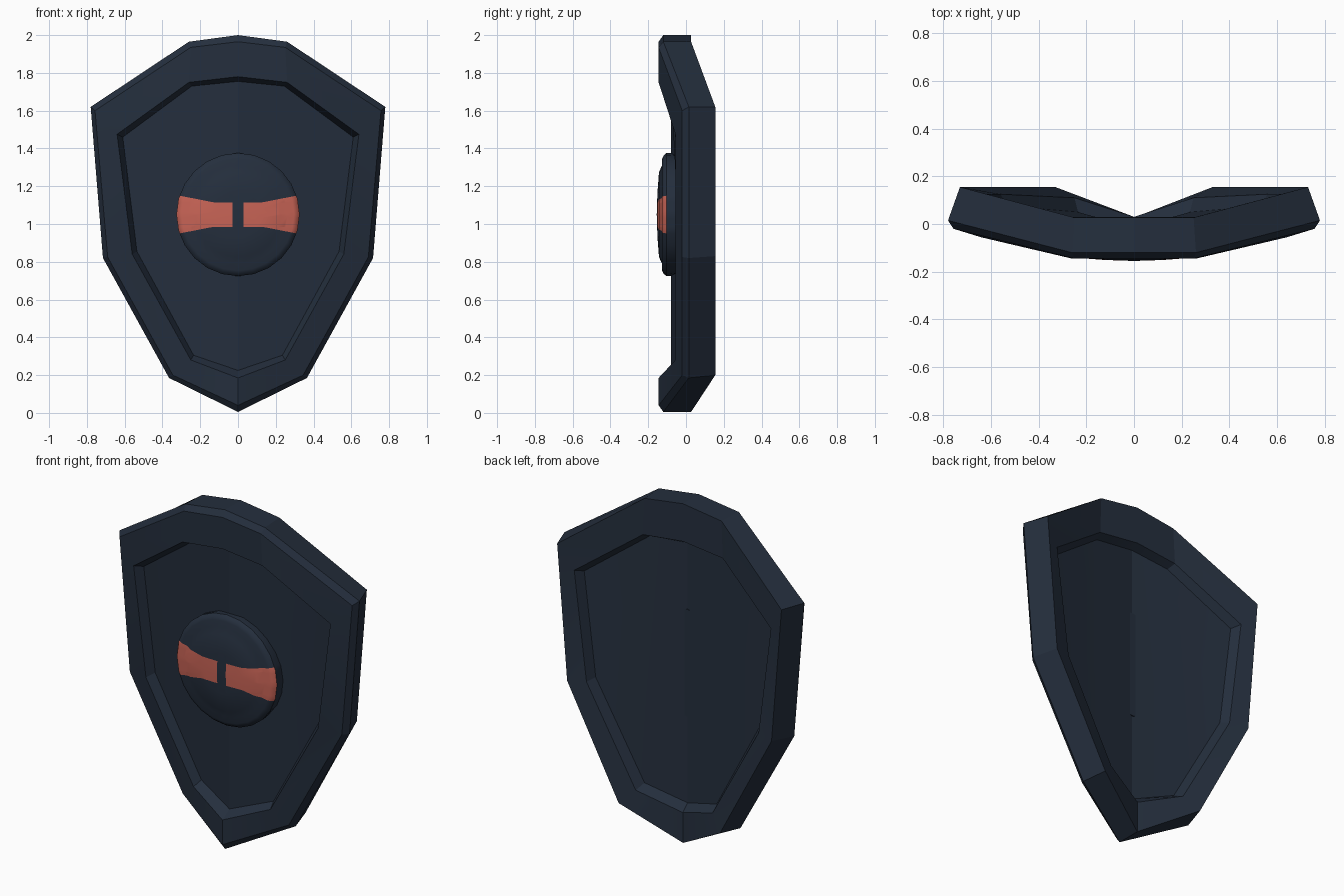
import bpy, bmesh, math
from mathutils import Vector

if "Cube" in bpy.data.objects:
    bpy.data.objects.remove(bpy.data.objects["Cube"])


def material(name, rgb):
    m = bpy.data.materials.new(name)
    m.diffuse_color = (*rgb, 1)
    m.use_nodes = True
    m.node_tree.nodes["Principled BSDF"].inputs["Base Color"].default_value = m.diffuse_color
    return m


navy = material("dark navy", (0.018, 0.028, 0.047))
red = material("muted red", (0.58, 0.127, 0.093))


def finish(name, bm, mats, angle):
    bmesh.ops.recalc_face_normals(bm, faces=bm.faces)
    me = bpy.data.meshes.new(name)
    bm.to_mesh(me)
    bm.free()
    ob = bpy.data.objects.new(name, me)
    bpy.context.collection.objects.link(ob)
    for m in mats:
        me.materials.append(m)
    bpy.ops.object.select_all(action='DESELECT')
    ob.select_set(True)
    bpy.context.view_layer.objects.active = ob
    bpy.ops.object.shade_smooth_by_angle(angle=math.radians(angle))
    return ob


# Shield body: half outlines (top centre to bottom point), lofted back to front
outer = [(0, 2.0), (.26, 1.965), (.78, 1.62), (.715, .82), (.365, .185), (0, .005)]
back = [(0, 2.0), (.25, 1.965), (.73, 1.62), (.665, .83), (.33, .2), (0, .005)]
bevel = [(0, 1.965), (.25, 1.935), (.757, 1.6), (.69, .825), (.345, .2), (0, .04)]
rim = [(0, 1.78), (.26, 1.75), (.64, 1.475), (.56, .84), (.25, .28), (0, .185)]
panel = [(0, 1.755), (.245, 1.73), (.61, 1.46), (.535, .855), (.235, .305), (0, .225)]


def ring(half, ys):
    pts = [(x, y, z) for (x, z), y in zip(half, ys)]
    return pts + [(-x, y, z) for x, y, z in pts[4:0:-1]]


def depth(centre, side, low=None):
    return [centre, centre, side, side, side if low is None else low, centre]


bm = bmesh.new()
layers = [
    ring(panel, depth(-.015, .075, .05)),
    ring(rim, depth(.03, .125, .11)),
    ring(back, depth(.027, .155)),
    ring(outer, depth(-.12, .015)),
    ring(bevel, depth(-.145, -.02)),
    ring(rim, depth(-.145, -.056)),
    ring(panel, depth(-.08, -.005)),
]
rings = [[bm.verts.new(p) for p in r] for r in layers]
for a, b in zip(rings, rings[1:]):
    for i in range(10):
        j = (i + 1) % 10
        bm.faces.new((a[i], a[j], b[j], b[i]))
# Recessed panels on both sides, split along the centre line
for r in (rings[0], rings[-1]):
    for quad in ((0, 1, 4, 5), (1, 2, 3, 4), (0, 9, 6, 5), (9, 8, 7, 6)):
        bm.faces.new([r[i] for i in quad])
finish("shield_body", bm, [navy], 12)

# Round centre boss: lathed about the y axis
profile = [(.315, -.01), (.326, -.085), (.326, -.103), (.315, -.117), (.297, -.126),
           (.262, -.126), (.225, -.143), (.12, -.151)]
SEG, CZ = 24, 1.05
bm = bmesh.new()
rows = [[bm.verts.new((r * math.cos(2 * math.pi * k / SEG), y,
                       CZ + r * math.sin(2 * math.pi * k / SEG)))
         for k in range(SEG)] for r, y in profile]
for a, b in zip(rows, rows[1:]):
    for k in range(SEG):
        j = (k + 1) % SEG
        bm.faces.new((a[k], a[j], b[j], b[k]))
tip = bm.verts.new((0, -.155, CZ))
for k in range(SEG):
    bm.faces.new((rows[-1][k], rows[-1][(k + 1) % SEG], tip))
bm.faces.new(rows[0])

# Cut the flared red band into the boss, split by a gap in the middle
HALF, GAP, START, FLARE = .065, .028, .13, .195
cuts = []
for s in (-1, 1):
    cuts += [((s * GAP, 0, 0), (1, 0, 0)), ((0, 0, CZ + s * HALF), (0, 0, 1))]
    cuts += [((t * START, 0, CZ + s * HALF), (-s * t * FLARE, 0, 1)) for t in (-1, 1)]
for co, no in cuts:
    bmesh.ops.bisect_plane(bm, geom=bm.verts[:] + bm.edges[:] + bm.faces[:],
                           plane_co=co, plane_no=Vector(no).normalized(), dist=1e-5)
for f in bm.faces:
    c = f.calc_center_median()
    limit = HALF + FLARE * max(0, abs(c.x) - START)
    if abs(c.x) > GAP and abs(c.z - CZ) < limit and c.y < -.103:
        f.material_index = 1
finish("centre_boss", bm, [navy, red], 35)
